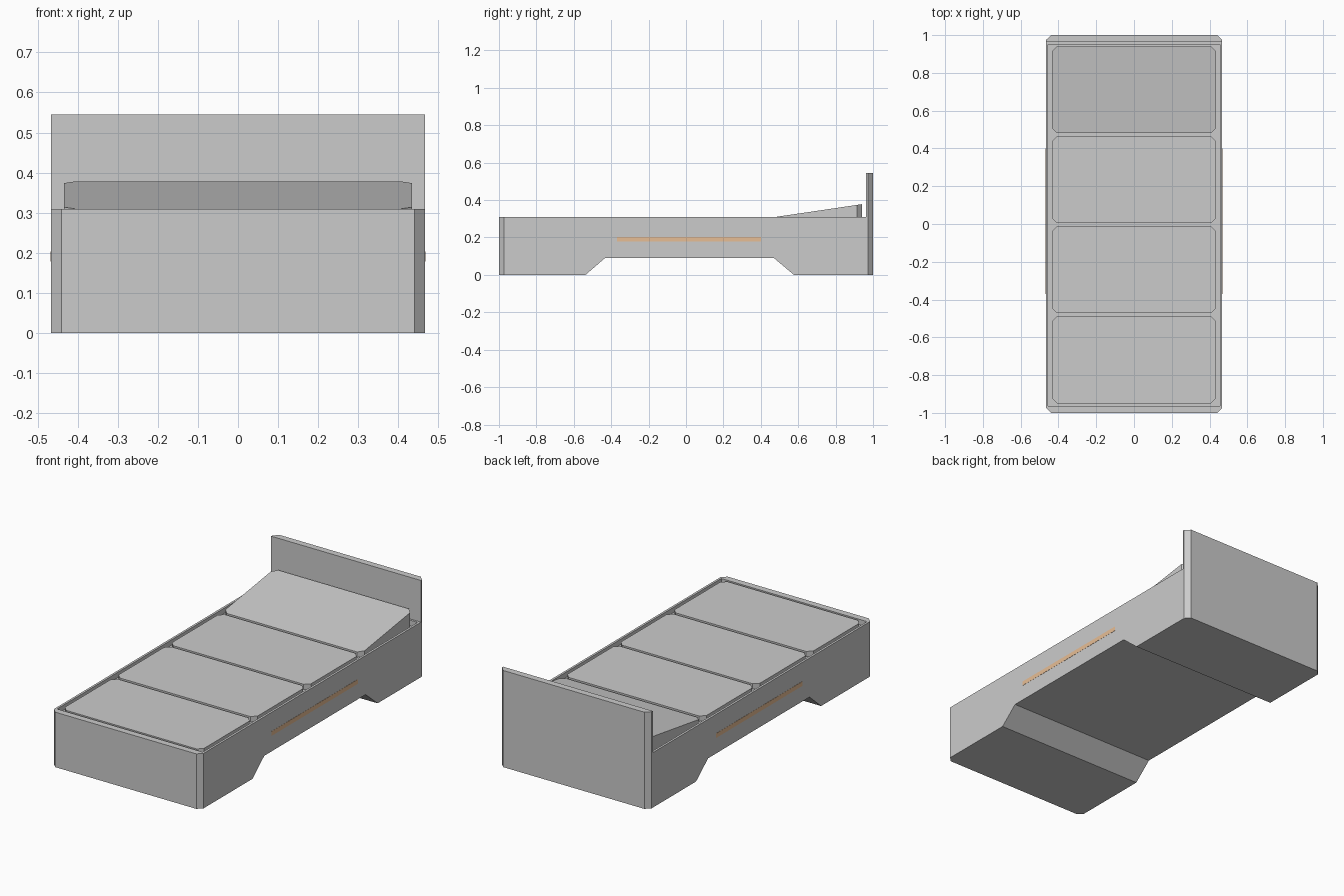
import bpy
import bmesh

cube = bpy.data.objects.get("Cube")
if cube:
    bpy.data.objects.remove(cube, do_unlink=True)


def make_material(name, rgb):
    mat = bpy.data.materials.new(name)
    mat.use_nodes = True
    color = (*rgb, 1.0)
    mat.diffuse_color = color
    mat.node_tree.nodes["Principled BSDF"].inputs["Base Color"].default_value = color
    return mat


GREY = make_material("light grey", (0.6, 0.6, 0.6))
TAN = make_material("warm tan", (0.83, 0.53, 0.31))


def finish(bm, name, mat):
    bmesh.ops.recalc_face_normals(bm, faces=bm.faces[:])
    mesh = bpy.data.meshes.new(name)
    bm.to_mesh(mesh)
    bm.free()
    mesh.materials.append(mat)
    obj = bpy.data.objects.new(name, mesh)
    bpy.context.collection.objects.link(obj)
    return obj


def chamfer(bm, edges, size):
    bmesh.ops.bevel(bm, geom=edges, offset=size, segments=1, affect='EDGES')


def box(x0, x1, y0, y1, z0, z1):
    bm = bmesh.new()
    bmesh.ops.create_cube(bm, size=1)
    for v in bm.verts:
        v.co.x = x1 if v.co.x > 0 else x0
        v.co.y = y1 if v.co.y > 0 else y0
        v.co.z = z1 if v.co.z > 0 else z0
    return bm


def is_vertical(edge):
    a, b = (v.co for v in edge.verts)
    return abs(a.x - b.x) < 1e-4 and abs(a.y - b.y) < 1e-4


HALF_W = 0.467
DECK = 0.31
FLOOR = 0.28

# Bed frame and headboard: side profile (y, z) extruded across the width
profile = [(-1, 0), (-0.537, 0), (-0.433, 0.09), (0.47, 0.09), (0.577, 0),
           (1, 0), (1, 0.545), (0.963, 0.545), (0.963, DECK), (-1, DECK)]
bm = bmesh.new()
side = bm.faces.new([bm.verts.new((-HALF_W, y, z)) for y, z in profile])
ext = bmesh.ops.extrude_face_region(bm, geom=[side], use_keep_orig=True)
moved = [g for g in ext["geom"] if isinstance(g, bmesh.types.BMVert)]
bmesh.ops.translate(bm, verts=moved, vec=(2 * HALF_W, 0, 0))
bmesh.ops.recalc_face_normals(bm, faces=bm.faces[:])

# Shallow tray sunk into the deck
deck = next(f for f in bm.faces
            if all(abs(v.co.z - DECK) < 1e-4 for v in f.verts))
bmesh.ops.inset_region(bm, faces=[deck], thickness=0.018)
for v in deck.verts:
    v.co.y = 0.951 if v.co.y > 0 else -0.963
tray = bmesh.ops.extrude_discrete_faces(bm, faces=[deck])["faces"][0]
for v in tray.verts:
    v.co.z = FLOOR

# Chamfered outer corners
corners = [e for e in bm.edges if is_vertical(e)
           and all(abs(abs(v.co.y) - 1) < 1e-4 for v in e.verts)]
chamfer(bm, corners, 0.027)
finish(bm, "bed_frame", GREY)

# Four mattress sections; the one at the head rises as a wedge
sections = {"foot": (-0.95, -0.489), "lower": (-0.472, -0.012),
            "upper": (0.004, 0.464), "head": (0.481, 0.941)}
for label, (y0, y1) in sections.items():
    bm = box(-0.434, 0.434, y0, y1, FLOOR, DECK)
    chamfer(bm, [e for e in bm.edges if is_vertical(e)], 0.027)
    if label == "head":
        for v in bm.verts:
            if v.co.z > DECK - 0.001:
                v.co.z += 0.068 * (v.co.y - y0) / (y1 - y0)
    finish(bm, "mattress_" + label, GREY)

# Thin stripe along each side
for name, s in (("left_stripe", 1), ("right_stripe", -1)):
    xs = sorted((s * (HALF_W - 0.002), s * (HALF_W + 0.001)))
    finish(box(*xs, -0.37, 0.4, 0.178, 0.203), name, TAN)
